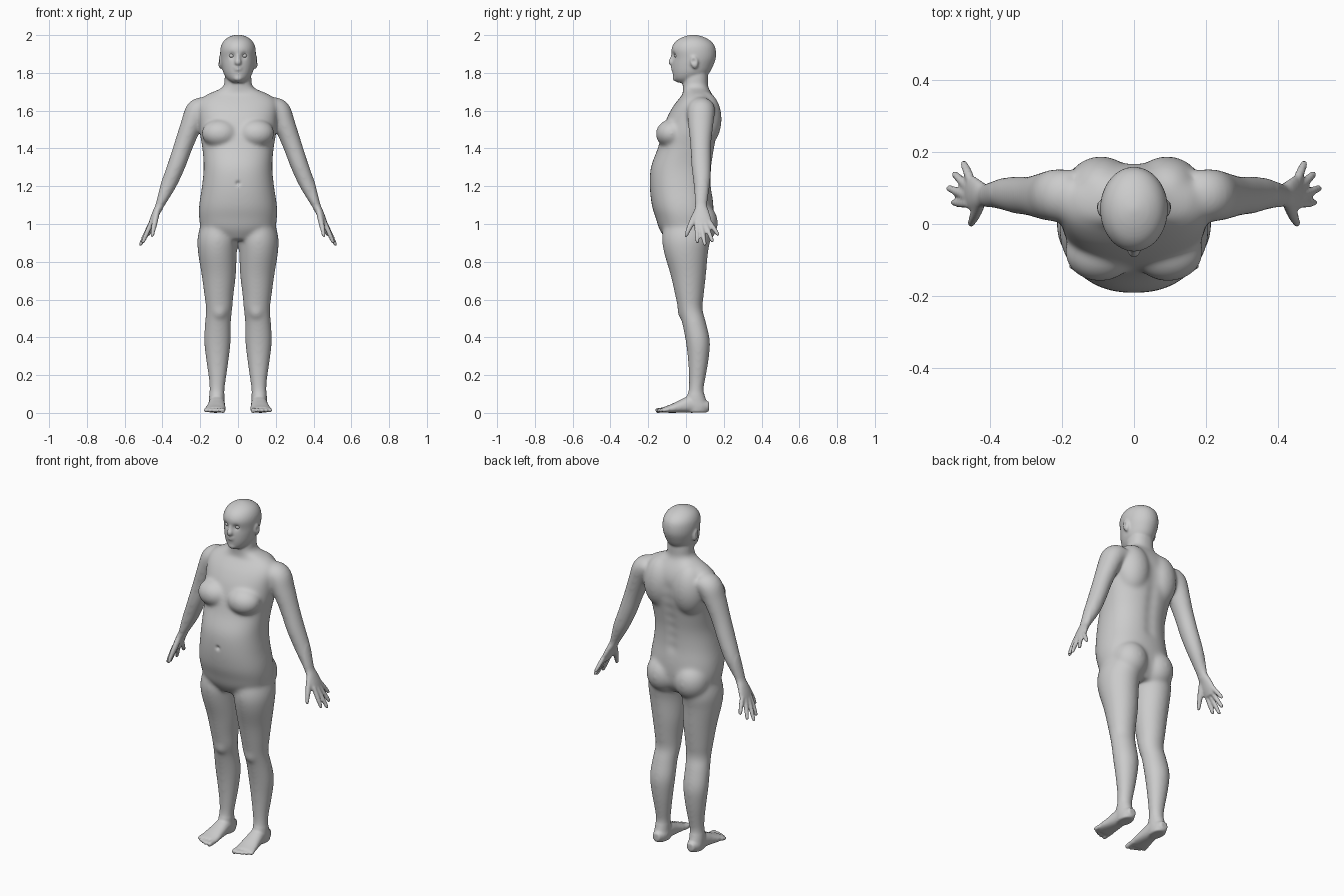
import bpy, bmesh, math
from mathutils import Vector, Matrix

SIDES = 36


def loft(bm, rings, hint=(0, 1, 0), flat=False, k=2.0, sub=5):
    """Smooth tube through rings (x, y, z, half_width, half_depth)."""
    pts = [rings[0]] + list(rings) + [rings[-1]]
    path = []
    for i in range(1, len(pts) - 2):
        for s in range(sub):
            t = s / sub
            path.append([0.5 * (2 * b + (c - a) * t + (2 * a - 5 * b + 4 * c - d) * t * t
                                + (3 * b - a - 3 * c + d) * t ** 3)
                         for a, b, c, d in zip(*pts[i - 1:i + 3])])
    path.append(list(rings[-1]))
    loops = []
    for i, p in enumerate(path):
        ahead, back = path[min(i + 1, len(path) - 1)], path[max(i - 1, 0)]
        t = Vector((0, 0, 1)) if flat else (Vector(ahead[:3]) - Vector(back[:3])).normalized()
        v = Vector(hint)
        v = (v - t * v.dot(t)).normalized()
        u = v.cross(t)
        loop = []
        for j in range(SIDES):
            ang = 2 * math.pi * j / SIDES
            c, s = math.cos(ang), math.sin(ang)
            c = math.copysign(abs(c) ** (2 / k), c)
            s = math.copysign(abs(s) ** (2 / k), s)
            loop.append(bm.verts.new(Vector(p[:3]) + u * (p[3] * c) + v * (p[4] * s)))
        loops.append(loop)
    for lo, hi in zip(loops, loops[1:]):
        for j in range(SIDES):
            n = (j + 1) % SIDES
            bm.faces.new((lo[j], lo[n], hi[n], hi[j]))
    bm.faces.new(loops[0][::-1])
    bm.faces.new(loops[-1])


def sec(z, hw, yf, yb, x=0.0):
    """Horizontal section from its front and back y."""
    return (x, (yf + yb) / 2, z, hw, (yb - yf) / 2)


def blob(bm, centre, radii, tilt=0.0):
    m = Matrix.Translation(centre) @ Matrix.Rotation(tilt, 4, 'X') @ Matrix.Diagonal((*radii, 1))
    bmesh.ops.create_uvsphere(bm, u_segments=28, v_segments=18, radius=1, matrix=m)


def digit(bm, base, tip, r0, r1, hint=(0, 1, 0)):
    a, b = Vector(base), Vector(tip)
    loft(bm, [(*a.lerp(b, t), r, r) for t, r in
              ((0, r0), (0.5, r0), (0.85, r1), (0.96, r1 * 0.8), (1, r1 * 0.4))], hint)


bm = bmesh.new()

# ---- paired parts, modelled on +x ----
# leg
loft(bm, [sec(1.02, .085, -.11, .12, .105), sec(.93, .106, -.127, .13, .108),
          sec(.85, .103, -.117, .117, .109), sec(.73, .091, -.082, .106, .102),
          sec(.62, .077, -.057, .094, .101), sec(.55, .070, -.042, .088, .100),
          sec(.48, .069, -.022, .106, .106), sec(.38, .071, -.002, .127, .109),
          sec(.28, .060, .010, .120, .109), sec(.18, .046, .015, .103, .109),
          sec(.12, .040, .013, .094, .111), sec(.07, .041, .000, .106, .113),
          sec(.03, .042, .000, .120, .112), sec(.002, .037, .004, .115, .112)], flat=True)
# knee cap
blob(bm, (.098, -.012, .545), (.042, .034, .055))
# foot
loft(bm, [(.112, .123, .035, .022, .024), (.112, .08, .036, .040, .035),
          (.112, .03, .045, .042, .045), (.115, -.03, .033, .048, .033),
          (.119, -.08, .022, .054, .022), (.121, -.118, .016, .050, .015)],
     hint=(0, 0, 1), k=2.3)
# toes
for i, tip in enumerate((-.162, -.162, -.153, -.142, -.127)):
    x, r = .079 + .0215 * i + (.004 if i else 0), .014 if i == 0 else .0105
    digit(bm, (x, -.09, .018), (x + .002, tip, .012), r, r, (0, 0, 1))
# arm and palm
loft(bm, [(.165, .080, 1.618, .055, .070), (.212, .080, 1.598, .066, .074),
          (.245, .078, 1.53, .058, .068), (.287, .078, 1.42, .051, .056),
          (.322, .080, 1.32, .048, .053), (.362, .084, 1.22, .043, .046),
          (.400, .080, 1.13, .029, .035), (.415, .080, 1.095, .023, .032),
          (.433, .082, 1.06, .020, .041), (.450, .086, 1.02, .018, .048),
          (.464, .090, .985, .014, .042)])
# fingers and thumb
for base, tip in (((.458, .056, 1.01), (.506, .060, .898)), ((.464, .079, 1.0), (.519, .101, .884)),
                  ((.462, .103, 1.0), (.503, .142, .903)), ((.454, .122, 1.015), (.476, .173, .938))):
    digit(bm, base, tip, .0125, .0105)
loft(bm, [(.428, .062, 1.07, .016, .018), (.440, .032, 1.01, .015, .017),
          (.449, .012, .968, .0125, .013), (.454, .0, .938, .009, .009),
          (.455, -.003, .93, .004, .004)])
# breast, shoulder blade, buttock
blob(bm, (.095, -.078, 1.480), (.098, .083, .075), .25)
blob(bm, (.092, .095, 1.555), (.100, .094, .150))
blob(bm, (.090, .070, 1.005), (.100, .099, .110))
# ear
blob(bm, (.094, .044, 1.858), (.011, .021, .036), .15)
# mirror everything above
dup = bmesh.ops.duplicate(bm, geom=bm.verts[:] + bm.edges[:] + bm.faces[:])['geom']
bmesh.ops.scale(bm, vec=(-1, 1, 1), verts=[g for g in dup if isinstance(g, bmesh.types.BMVert)])

# ---- central parts ----
# torso and neck
loft(bm, [sec(.915, .10, -.105, .10), sec(.97, .188, -.140, .135), sec(1.03, .206, -.160, .145),
          sec(1.10, .206, -.181, .145), sec(1.20, .191, -.192, .135), sec(1.30, .182, -.186, .137),
          sec(1.40, .189, -.150, .152), sec(1.48, .202, -.128, .166), sec(1.56, .208, -.102, .172),
          sec(1.62, .212, -.070, .166), sec(1.66, .198, -.040, .153), sec(1.688, .160, -.018, .138),
          sec(1.708, .112, -.016, .126), sec(1.73, .077, -.018, .117), sec(1.78, .070, -.016, .116),
          sec(1.84, .066, -.01, .115)], flat=True, k=2.25)
# head
loft(bm, [sec(1.748, .034, -.046, .06), sec(1.768, .058, -.064, .09), sec(1.80, .077, -.071, .124),
          sec(1.84, .087, -.073, .145), sec(1.88, .093, -.071, .158), sec(1.92, .094, -.077, .158),
          sec(1.95, .087, -.068, .148), sec(1.975, .070, -.045, .123), sec(1.993, .042, -.008, .086),
          sec(2.002, .010, .030, .050)], flat=True)
# nose, chin, lips
loft(bm, [(0, -.066, 1.905, .008, .010), (0, -.072, 1.878, .011, .012),
          (0, -.078, 1.856, .018, .015), (0, -.068, 1.844, .012, .010)])
blob(bm, (0, -.052, 1.772), (.026, .020, .017))
blob(bm, (0, -.067, 1.829), (.025, .013, .007))
blob(bm, (0, -.066, 1.817), (.022, .013, .008))
bmesh.ops.recalc_face_normals(bm, faces=bm.faces[:])

# ---- fuse all parts into one skin ----
mesh = bpy.data.meshes.new("body")
bm.to_mesh(mesh)
bm.free()
body = bpy.data.objects.new("body", mesh)
bpy.context.collection.objects.link(body)
mod = body.modifiers.new("fuse", 'REMESH')
mod.mode = 'VOXEL'
mod.voxel_size = 0.006
bpy.context.view_layer.update()
skin = bpy.data.meshes.new_from_object(body.evaluated_get(bpy.context.evaluated_depsgraph_get()))
body.modifiers.clear()
body.data = skin

# ---- soften blends, then press in the hollows ----
bm = bmesh.new()
bm.from_mesh(skin)
soft = [v for v in bm.verts if .1 < v.co.z < 1.74 and abs(v.co.x) < .4]


def smooth(verts, times):
    for _ in range(times):
        bmesh.ops.smooth_vert(bm, verts=verts, factor=0.5, use_axis_x=True,
                              use_axis_y=True, use_axis_z=True)


smooth(soft, 24)
smooth(bm.verts[:], 3)
# eye sockets, navel, ear hollow, spine groove: centre, radius, push
dents = [((.033, -.066, 1.891), .016, (0, .010, 0)), ((0, -.19, 1.215), .012, (0, .010, 0)),
         ((.105, .040, 1.862), .012, (-.007, 0, 0))]
dents += [((0, .15, 1.2 + .06 * i), .035, (0, -.007, 0)) for i in range(7)]
dents = [(Vector(c), r, Vector(p)) for c, r, p in dents]
for v in bm.verts:
    q = Vector((abs(v.co.x), v.co.y, v.co.z))
    for c, r, p in dents:
        d2 = (q - c).length_squared / (r * r)
        if d2 < 6:
            push = p * math.exp(-d2)
            if v.co.x < 0:
                push.x = -push.x
            v.co += push
    v.co.z = max(v.co.z, 0)
for f in bm.faces:
    f.smooth = True
bm.to_mesh(skin)
bm.free()

# ---- eyes ----
for side, name in ((1, "eye_left"), (-1, "eye_right")):
    bm = bmesh.new()
    blob(bm, (side * .033, -.051, 1.891), (.014, .0125, .011))
    for f in bm.faces:
        f.smooth = True
    me = bpy.data.meshes.new(name)
    bm.to_mesh(me)
    bm.free()
    bpy.context.collection.objects.link(bpy.data.objects.new(name, me))
